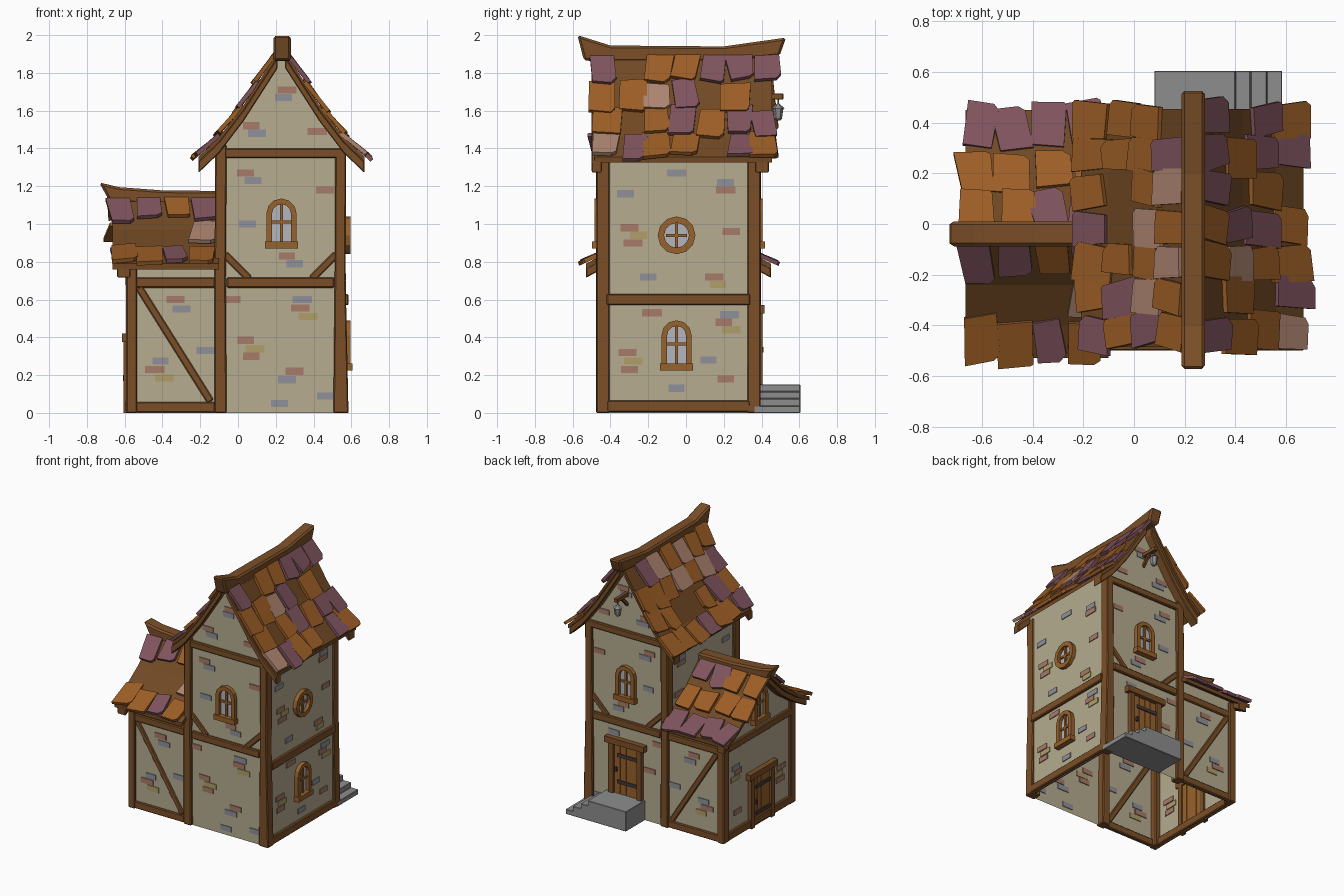
import bpy, bmesh, random
from math import sin, cos, pi, radians
from mathutils import Matrix, Vector

if "Cube" in bpy.data.objects:
    bpy.data.objects.remove(bpy.data.objects["Cube"])

random.seed(7)
X, Y, Z = Vector((1, 0, 0)), Vector((0, 1, 0)), Vector((0, 0, 1))


def mat(name, r, g, b):
    m = bpy.data.materials.new(name)
    m.diffuse_color = [(c / 255) ** 2.2 for c in (r, g, b)] + [1]
    m.use_nodes = True
    m.node_tree.nodes["Principled BSDF"].inputs["Base Color"].default_value = m.diffuse_color
    return m


PLASTER = mat("plaster", 180, 171, 143)
WOOD = mat("wood", 122, 80, 44)
SHEET = mat("roof_boards", 112, 74, 40)
FRAME = mat("window_wood", 150, 98, 48)
GLASS = mat("glass", 178, 180, 190)
IRON = mat("iron", 70, 62, 58)
STONE = mat("stone", 140, 140, 140)
TILES = [mat("orange_tile", 155, 94, 42), mat("plum_tile", 126, 84, 94), mat("pink_tile", 172, 132, 112)]
BRICKS = [mat("red_brick", 165, 122, 104), mat("grey_brick", 142, 144, 152), mat("ochre_brick", 174, 157, 104)]


def frame(u, n, o=(0, 0, 0), v=Z):
    m = Matrix((u, v, n)).transposed().to_4x4()
    m.translation = o
    return m


# Wall frames: u along the wall, v up, w outward
FRONT = frame(X, -Y, (0, -.455, 0))
BACK = frame(X, Y, (0, .375, 0))
RIGHT = frame(Y, X, (.565, 0, 0))
LEFT = frame(Y, -X, (-.575, 0, 0))
UPLEFT = frame(Y, -X, (-.105, 0, 0))
ALONG_X, ALONG_Y = frame(Y, X), frame(X, Y)   # prism axes


def prism(bm, pts, w0, w1, M, mi=0):
    """Outline in u,v extruded from w0 to w1 (one flat face if equal)."""
    a = [bm.verts.new(M @ Vector((u, v, w0))) for u, v in pts]
    fs = [bm.faces.new(a)]
    if w0 != w1:
        b = [bm.verts.new(M @ Vector((u, v, w1))) for u, v in pts]
        fs.append(bm.faces.new(b[::-1]))
        for i in range(len(a)):
            j = (i + 1) % len(a)
            fs.append(bm.faces.new((a[i], b[i], b[j], a[j])))
    for f in fs:
        f.material_index = mi


def box(bm, u0, u1, v0, v1, w0, w1, M, mi=0):
    prism(bm, [(u0, v0), (u1, v0), (u1, v1), (u0, v1)], w0, w1, M, mi)


def beam(bm, a, b, t, M, w0=-.02, w1=.02):
    a, b = Vector(a), Vector(b)
    n = (b - a).orthogonal().normalized() * t / 2
    prism(bm, [a + n, b + n, b - n, a - n], w0, w1, M)


def finish(name, bm, mats, bevel=0, weld=False):
    if weld:
        bmesh.ops.remove_doubles(bm, verts=bm.verts, dist=.001)
    bmesh.ops.recalc_face_normals(bm, faces=bm.faces)
    me = bpy.data.meshes.new(name)
    bm.to_mesh(me)
    bm.free()
    for m in mats:
        me.materials.append(m)
    ob = bpy.data.objects.new(name, me)
    bpy.context.collection.objects.link(ob)
    if bevel:
        b = ob.modifiers.new("worn_edges", 'BEVEL')
        b.width, b.segments = bevel, 1
    return ob


# Concave roof profiles: distance from ridge, height
TOWER = [(.02, 1.91), (.2, 1.63), (.33, 1.46), (.44, 1.355)]
ANNEX = [(.01, 1.155), (.2, .97), (.36, .86), (.49, .79)]
CX, CY = .23, -.04


def gable(c, half, eave, prof):
    up = [(d, z - .03) for d, z in prof if d < half - .02]
    return ([(c - half, 0), (c + half, 0), (c + half, eave)] + [(c + d, z) for d, z in up[::-1]]
            + [(c - d, z) for d, z in up] + [(c - half, eave)])


# Plaster walls, open underneath
bm = bmesh.new()
g = gable(CX, .335, 1.42, TOWER)
prism(bm, g, 0, 0, FRONT)
prism(bm, g, 0, 0, BACK)
box(bm, -.455, .375, 0, 1.42, 0, 0, RIGHT)
box(bm, -.455, .375, .7, 1.42, 0, 0, UPLEFT)
finish("tower_walls", bm, [PLASTER], weld=True)
bm = bmesh.new()
prism(bm, gable(CY, .415, .8, ANNEX), 0, 0, LEFT)
for M in (FRONT, BACK):
    box(bm, -.575, -.105, 0, .8, 0, 0, M)
finish("annex_walls", bm, [PLASTER], weld=True)

# Timber frame
bm = bmesh.new()
for M in (FRONT, BACK):
    prism(bm, [(.505, 0), (.585, 0), (.57, .7), (.572, 1.4), (.515, 1.4), (.512, .7)], -.05, .02, M)
    prism(bm, [(-.125, 0), (-.06, 0), (-.065, .7), (-.06, 1.42), (-.12, 1.42), (-.125, .7)], -.05, .022, M)
    box(bm, -.592, -.535, 0, .79, -.05, .018, M)
    beam(bm, (-.11, 1.375), (.57, 1.375), .05, M)
    beam(bm, (-.06, .69), (.51, .69), .055, M)
    beam(bm, (-.54, .69), (-.12, .69), .055, M, -.02, .012)
    beam(bm, (-.54, .03), (-.12, .03), .055, M, -.02, .012)
    beam(bm, (-.525, .665), (-.145, .06), .04, M, -.015, .01)
    beam(bm, (-.07, .84), (.06, .71), .04, M, -.015, .012)
    beam(bm, (.52, .84), (.39, .71), .04, M, -.015, .012)
beam(bm, (-.42, .6), (.34, .6), .06, RIGHT)
for M in (RIGHT, LEFT):
    beam(bm, (-.42, .035), (.34, .035), .06, M)
beam(bm, (-.42, .7), (.34, .7), .055, LEFT)
finish("timber_frame", bm, [WOOD], .006)


# Roof boards and rake beams under them
def slab(bm, c, prof, top, low, w0, w1, M):
    for s in (-1, 1):
        prism(bm, [(c + s * d, z - top) for d, z in prof]
              + [(c + s * d, z - low) for d, z in prof[::-1]], w0, w1, M)


bm = bmesh.new()
slab(bm, CX, TOWER, 0, .03, -.485, .455, ALONG_Y)
slab(bm, CY, ANNEX, 0, .03, -.665, -.1, ALONG_X)
finish("roof_boards", bm, [SHEET])
bm = bmesh.new()
slab(bm, CX, TOWER, .025, .085, -.5, -.445, ALONG_Y)
slab(bm, CX, TOWER, .025, .085, .365, .44, ALONG_Y)
slab(bm, CY, ANNEX, .025, .075, -.64, -.57, ALONG_X)
finish("rake_beams", bm, [WOOD], .005)

# Ridge beams with upturned ends
bm = bmesh.new()
prism(bm, [(-.575, 2), (-.4, 1.945), (.2, 1.94), (.53, 1.987), (.495, 1.89), (.2, 1.86), (-.38, 1.86), (-.54, 1.865)],
      .187, .28, ALONG_X)
prism(bm, [(-.735, 1.22), (-.63, 1.195), (-.4, 1.178), (-.1, 1.175), (-.1, 1.1), (-.45, 1.1), (-.68, 1.12)],
      -.088, .01, ALONG_Y)
finish("ridge_beams", bm, [WOOD], .012)


# Irregular shingles
def shingles(name, c, prof, D, R, u0, u1, cols, starts, skip):
    bm = bmesh.new()
    pitch = (u1 - u0) / cols
    for side in (-1, 1):
        for row, s0 in enumerate(starts):
            for col in range(cols):
                if random.random() < skip[row]:
                    continue
                s = s0 + .1 + random.uniform(-.02, .02)
                for p, q in zip(prof, prof[1:]):
                    seg = Vector(q) - Vector(p)
                    if s <= seg.length or q == prof[-1]:
                        break
                    s -= seg.length
                t = seg.normalized()
                pos = Vector(p) + t * s
                u = u0 + (col + .5) * pitch + random.uniform(-.015, .015)
                tangent = D * side * t.x + Z * t.y
                normal = D * side * -t.y + Z * t.x
                o = D * (c + side * pos.x) + Z * pos.y + R * u + normal * .012
                M = (frame(R, normal, o, tangent) @ Matrix.Rotation(radians(random.uniform(-9, 9)), 4, 'Z')
                     @ Matrix.Rotation(radians(random.uniform(2, 7)), 4, 'X'))
                w, h = random.uniform(.06, .073), random.uniform(.08, .1)
                j = lambda: random.uniform(-.012, .012)
                cut = random.uniform(.01, .03)
                prism(bm, [(-w + j(), -h), (w + j(), -h + j()), (w, h - cut), (w - cut, h + j() / 2), (-w + j(), h + j())],
                      -.011, .011, M, random.choice((0, 0, 0, 1, 1, 2)))
    finish(name, bm, TILES)


shingles("tower_shingles", CX, TOWER, X, Y, -.495, .485, 7, (.01, .18, .35, .525), (.25, .2, .22, .05))
shingles("annex_shingles", CY, ANNEX, Y, X, -.685, -.11, 4, (.02, .215, .43), (.0, .08, .0))


# Windows
def outline(h, base, spring, n=6):
    return [(h, base)] + [(h * cos(pi * i / n), spring + h * sin(pi * i / n)) for i in range(n + 1)] + [(-h, base)]


def window(name, c, z, M, arched=True):
    M = M @ Matrix.Translation((c, z, 0))
    bm = bmesh.new()
    if arched:
        out, inn = outline(.08, .03, .185), outline(.05, .03, .185)
        box(bm, -.088, .088, 0, .037, -.01, .042, M)
    else:
        out, inn = [[(r * cos(pi * i / 6), r * sin(pi * i / 6)) for i in range(13)] for r in (.1, .066)]
    for i in range(len(out) - 1):
        prism(bm, [out[i], out[i + 1], inn[i + 1], inn[i]], -.01, .03, M)
    prism(bm, inn if arched else inn[:-1], .003, .006, M, 1)
    lo, hi, mid = (.03, .235, .14) if arched else (-.066, .066, 0)
    box(bm, -.008, .008, lo, hi, 0, .018, M)
    box(bm, -.055, .055, mid - .008, mid + .008, 0, .017, M)
    finish(name, bm, [FRAME, GLASS], weld=True)


window("front_window", .23, .87, FRONT)
window("back_window", .23, .87, BACK)
window("right_lower_window", -.05, .225, RIGHT)
window("right_round_window", -.05, .94, RIGHT, False)
window("annex_window", -.04, .77, LEFT)


# Plank doors
def door(name, c, z, M):
    M = M @ Matrix.Translation((c, z, 0))
    bm = bmesh.new()
    for i in range(4):
        box(bm, -.098 + i * .05, -.052 + i * .05, .0, .37 + .004 * (i % 2), -.005, .014, M, 1)
    for s in (-1, 1):
        box(bm, s * .1, s * .138, 0, .38, -.01, .03, M)
    box(bm, -.165, .165, .375, .42, -.01, .04, M)
    for v in (.08, .28):
        box(bm, -.1, .07, v, v + .025, 0, .022, M, 2)
    box(bm, .07, .085, .17, .2, 0, .035, M, 2)
    finish(name, bm, [WOOD, FRAME, IRON])


door("tower_door", .23, .15, BACK)
door("annex_door", -.06, .0, LEFT)

# Stone landing and steps
bm = bmesh.new()
prism(bm, [(.08, 0), (.585, 0), (.585, .037), (.525, .037), (.525, .075), (.46, .075), (.46, .112), (.4, .112),
           (.4, .15), (.08, .15)], .36, .605, ALONG_Y)
finish("stone_steps", bm, [STONE], .003)

# Exposed bricks: u, v, colour
F = [(.24, 1.67, 1), (.26, 1.71, 0), (.07, 1.52, 0), (.1, 1.48, 1), (.42, 1.49, 0), (.04, 1.27, 0), (.08, 1.23, 1),
     (.46, 1.18, 0), (.05, 1, 1), (.26, .83, 0), (.3, .79, 1), (-.03, .6, 0), (.34, .6, 1), (.33, .555, 0),
     (.37, .51, 2), (.04, .385, 0), (.09, .34, 2), (.07, .3, 0), (.3, .22, 0), (.26, .175, 1), (.22, .05, 1),
     (.47, .09, 1), (-.33, .6, 0), (-.3, .55, 1), (-.17, .33, 1), (-.41, .275, 1), (-.44, .23, 0), (-.39, .185, 2)]
S = [(-.32, 1.16, 1), (-.05, 1.27, 1), (.21, 1.22, 1), (.21, 1.18, 0), (-.3, .98, 0), (-.25, .94, 2), (-.28, .9, 0),
     (.24, .96, 0), (-.2, .72, 1), (.15, .72, 0), (.17, .68, 2), (.23, .52, 1), (.2, .48, 0), (.24, .44, 2),
     (-.18, .53, 0), (-.31, .32, 0), (-.28, .275, 2), (-.3, .23, 0), (.12, .28, 1), (-.05, .13, 1), (.21, .18, 0)]
sides = (("front", FRONT, F), ("right", RIGHT, S),
         ("back", BACK, [b for b in F if not (.05 < b[0] < .4 and b[1] < .58)]),
         ("annex_left", LEFT, [b for b in S if b[1] < .65 and abs(b[0] + .06) > .2]),
         ("tower_left", UPLEFT, [b for b in S if b[1] > .93]))
for name, M, rows in sides:
    bm = bmesh.new()
    for u, v, c in rows:
        w = random.uniform(.042, .052)
        box(bm, u - w, u + w, v - .019, v + .019, -.006, .006, M, c)
    finish(name + "_bricks", bm, BRICKS)

# Lantern on a bracket in the back gable
bm = bmesh.new()
box(bm, .215, .245, 1.66, 1.69, .36, .515, ALONG_Y)
beam(bm, (.37, 1.59), (.45, 1.67), .022, ALONG_X, .22, .24)
finish("lantern_bracket", bm, [WOOD], .003)
bm = bmesh.new()
for r1, r2, z, h in ((.004, .004, 1.65, .03), (.034, .006, 1.625, .025), (.02, .028, 1.585, .055), (.012, .024, 1.555, .012)):
    bmesh.ops.create_cone(bm, cap_ends=True, segments=6, radius1=r1, radius2=r2, depth=h,
                          matrix=Matrix.Translation((.23, .488, z)))
finish("lantern", bm, [STONE])
